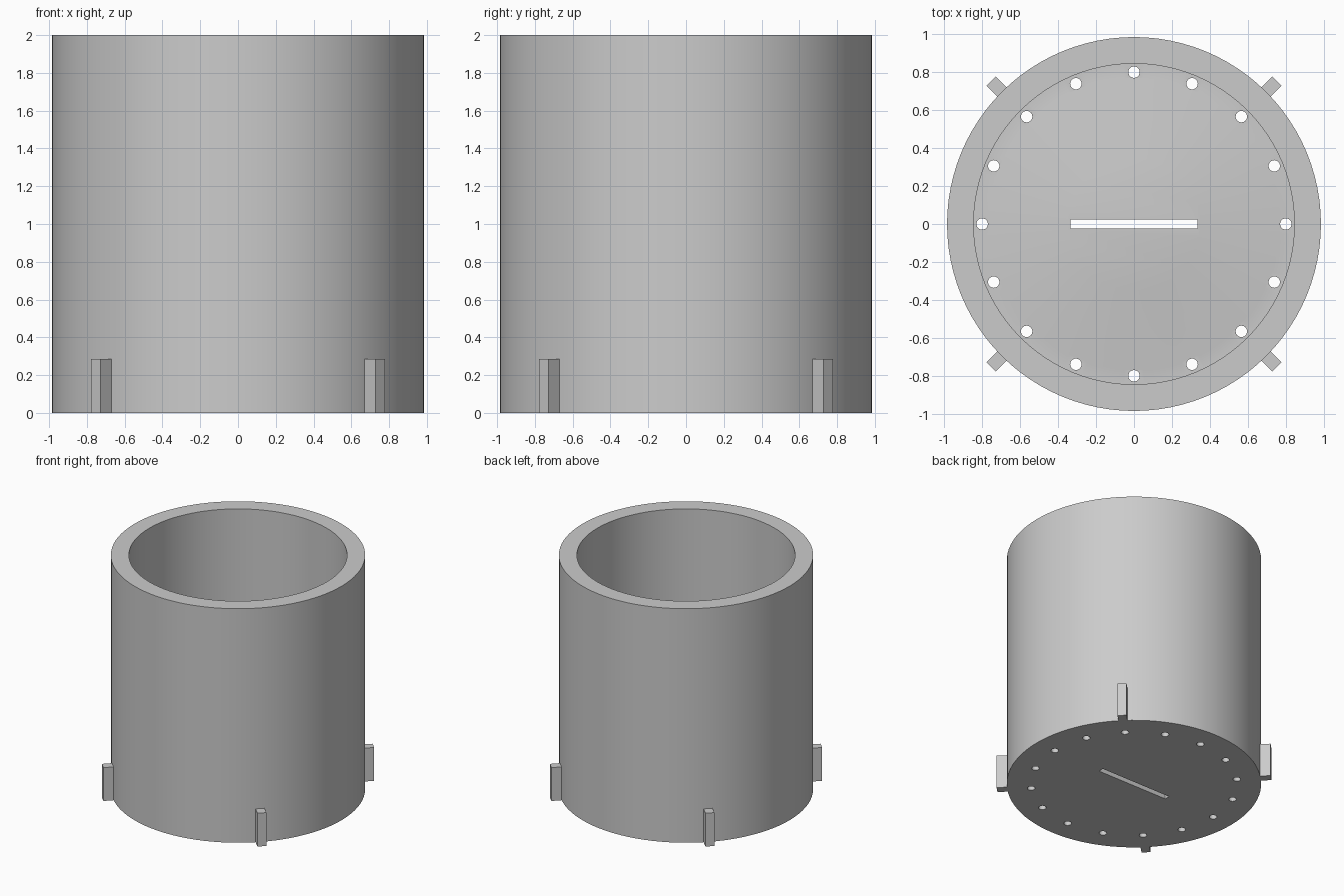
import bpy, bmesh, math
from mathutils import Matrix, Vector

if "Cube" in bpy.data.objects:
    bpy.data.objects.remove(bpy.data.objects["Cube"])

SEG = 96
grey = bpy.data.materials.new("plain grey")
grey.diffuse_color = (0.6, 0.6, 0.6, 1)
grey.use_nodes = True
grey.node_tree.nodes["Principled BSDF"].inputs["Base Color"].default_value = grey.diffuse_color


def make_object(name, bm):
    bmesh.ops.recalc_face_normals(bm, faces=bm.faces)
    mesh = bpy.data.meshes.new(name)
    bm.to_mesh(mesh)
    bm.free()
    obj = bpy.data.objects.new(name, mesh)
    bpy.context.collection.objects.link(obj)
    mesh.materials.append(grey)
    return obj


def box(bm, size, matrix):
    bmesh.ops.create_cube(bm, size=1, matrix=matrix @ Matrix.Diagonal((*size, 1)))


# Pot: outer wall, rim, inner wall, flat gutter and raised floor in one turned profile
profile = [(0.985, 0), (0.985, 2), (0.845, 2), (0.845, 0.14), (0.77, 0.14), (0.35, 0.22)]
bm = bmesh.new()
rings = []
for r, z in profile:
    rings.append([bm.verts.new((r * math.cos(a), r * math.sin(a), z))
                  for a in (2 * math.pi * i / SEG for i in range(SEG))])
for low, high in zip(rings, rings[1:]):
    for i in range(SEG):
        j = (i + 1) % SEG
        bm.faces.new((low[i], low[j], high[j], high[i]))
bm.faces.new(rings[0])
bm.faces.new(rings[-1])
pot = make_object("pot", bm)

# Drain cutter: sixteen round holes and a central slot
bm = bmesh.new()
for i in range(16):
    a = math.pi * i / 8
    bmesh.ops.create_cone(bm, cap_ends=True, segments=24, radius1=0.03, radius2=0.03, depth=0.8,
                          matrix=Matrix.Translation((0.8 * math.cos(a), 0.8 * math.sin(a), 0.1)))
box(bm, (0.67, 0.046, 0.8), Matrix.Translation((0, 0, 0.1)))
cutter = make_object("drain_cutter", bm)
cutter.hide_render = True

cut = pot.modifiers.new("drains", 'BOOLEAN')
cut.operation = 'DIFFERENCE'
cut.solver = 'EXACT'
cut.object = cutter
bpy.context.view_layer.objects.active = pot
pot.select_set(True)
bpy.ops.object.modifier_apply(modifier="drains")
bpy.data.objects.remove(cutter)
bpy.ops.object.shade_smooth_by_angle(angle=math.radians(30))

# Four upright lugs on the diagonals at the foot
for i, name in enumerate(("back_right", "back_left", "front_left", "front_right")):
    bm = bmesh.new()
    turn = Matrix.Rotation(math.pi / 4 + i * math.pi / 2, 4, 'Z')
    box(bm, (0.11, 0.07, 0.285), turn @ Matrix.Translation((1.01, 0, 0.1425)))
    make_object("lug_" + name, bm)
